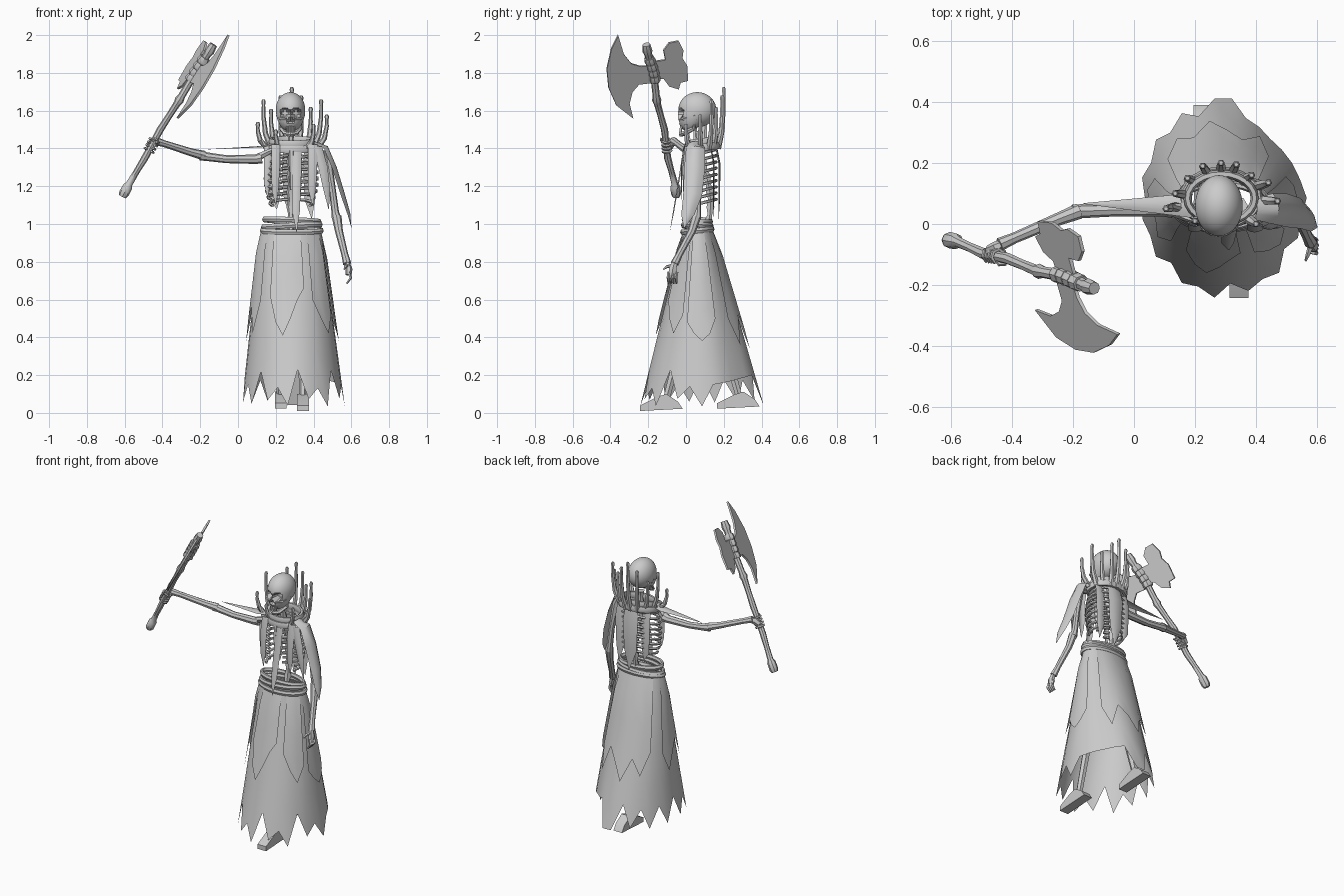
import bpy, bmesh, math
from mathutils import Vector as V

cube = bpy.data.objects.get("Cube")
if cube:
    bpy.data.objects.remove(cube)

grey = bpy.data.materials.new("bone_grey")
grey.use_nodes = True
grey.diffuse_color = (0.6, 0.6, 0.6, 1)
grey.node_tree.nodes["Principled BSDF"].inputs["Base Color"].default_value = (0.6, 0.6, 0.6, 1)


def finish(name, bm, angle=40):
    bmesh.ops.recalc_face_normals(bm, faces=bm.faces[:])
    me = bpy.data.meshes.new(name)
    bm.to_mesh(me)
    bm.free()
    me.materials.append(grey)
    ob = bpy.data.objects.new(name, me)
    bpy.context.collection.objects.link(ob)
    bpy.ops.object.select_all(action='DESELECT')
    ob.select_set(True)
    bpy.context.view_layer.objects.active = ob
    bpy.ops.object.shade_smooth_by_angle(angle=math.radians(angle))


def bridge(bm, rows, closed):
    n = len(rows[0])
    for a, b in zip(rows, rows[1:]):
        for i in range(n if closed else n - 1):
            j = (i + 1) % n
            bm.faces.new((a[i], a[j], b[j], b[i]))


def tube(name, pts, radii, sides=6, flat=1.0, closed=False):
    """Sweep a polygon along a path."""
    bm = bmesh.new()
    pts = [V(p) for p in pts]
    if not isinstance(radii, (list, tuple)):
        radii = [radii] * len(pts)
    n, rows = len(pts), []
    for i, p in enumerate(pts):
        nxt, prv = (pts[(i + 1) % n], pts[i - 1]) if closed else (pts[min(i + 1, n - 1)], pts[max(i - 1, 0)])
        t = (nxt - prv).normalized()
        ref = V((0, 0, 1)) if abs(t.z) < 0.8 else V((0, 1, 0))
        u = t.cross(ref).normalized()
        w = u.cross(t)
        ring = [math.tau * k / sides for k in range(sides)]
        rows.append([bm.verts.new(p + radii[i] * (u * math.cos(a) * flat + w * math.sin(a))) for a in ring])
    if closed:
        rows.append(rows[0])
    else:
        bm.faces.new(rows[0])
        bm.faces.new(rows[-1])
    bridge(bm, rows, True)
    finish(name, bm)


def strip(name, pts, widths, across, bulge=(0, 0, 0)):
    """Cloth strip with an arched cross-section."""
    bm = bmesh.new()
    rows = [[bm.verts.new(V(p) + V(across) * w * s + V(bulge) * (1 - 4 * s * s) * w)
             for s in (-.5, -.25, 0, .25, .5)] for p, w in zip(pts, widths)]
    bridge(bm, rows, False)
    finish(name, bm)


def extrude(name, points, vec):
    """Solid plate from an outline."""
    bm = bmesh.new()
    face = bm.faces.new([bm.verts.new(p) for p in points])
    ext = bmesh.ops.extrude_face_region(bm, geom=[face])
    bmesh.ops.translate(bm, vec=vec, verts=[v for v in ext['geom'] if isinstance(v, bmesh.types.BMVert)])
    finish(name, bm)


def skirt(name, a0, a1, hem, off=0, closed=False):
    """Flared cloth whose hem height is listed at even angles; flatter at the left rear."""
    bm = bmesh.new()
    n = len(hem)
    step = (a1 - a0) / (n if closed else n - 1)
    rows = []
    for f in (0, .25, .5, .75, 1):
        row = []
        for i, h in enumerate(hem):
            deg = a0 + i * step
            a = math.radians(deg)
            t = (0.96 - h) / 0.92 * f
            out = off * min(1, f * 4) * (1 + .3 * f)
            k = 1 - .11 * t * max(0, 1 - abs(deg - 46) / 34)
            row.append(bm.verts.new((.28 + .012 * t + k * (.16 + .113 * t + out) * math.cos(a),
                                     .065 + .02 * t + k * (.08 + .248 * t + out) * math.sin(a), .96 - .92 * t)))
        rows.append(row)
    bridge(bm, rows, closed)
    finish(name, bm, 30)


# Skirt with torn hem: long spikes, and one broad raised flap at the left rear
hem = []
for i in range(30):
    low = 0.035 + 0.04 * math.sin(i * 2.3) ** 2
    high = 0.18 + 0.05 * math.sin(i * 1.7)
    hem.append(0.14 + .01 * i if 1 <= i <= 6 else (high if i % 2 and i != 7 else low))
skirt("skirt", 0, 360, hem, closed=True)

# Torn overlay panels
skirt("front_panel", 238, 288, (.62, .48, .41, .5, .6, .66), .011)
skirt("left_panel", -18, 22, (.48, .42, .38, .42, .5), .012)
skirt("right_panel", 160, 222, (.5, .38, .5, .56, .42, .6), .012)
skirt("rear_panel", 45, 140, (.5, .36, .52, .45, .34, .48, .38, .52), .012)
skirt("left_front_panel", 300, 335, (.6, .5, .42, .52), .011)

# Wrapped belt
ring = [math.tau * i / 24 for i in range(24)]
for k, z in enumerate((0.965, 0.99, 1.018)):
    tube("belt_%d" % k, [(0.285 + (.158 - .006 * k) * math.cos(a), 0.06 + (.08 - .004 * k) * math.sin(a),
         z + .008 * math.sin(a + k * 2)) for a in ring], .016, 6, .7, True)

# Legs and wedge feet
for side, x, toe, ankle, lift in (("left", .313, -.243, -.1, .01), ("right", .195, .165, .28, .022)):
    tube(side + "_leg", [(x + .03, .06, .9), (x + .03, .05 + ankle * .4, .5), (x + .03, ankle, .09)], [.03, .026, .02])
    extrude(side + "_foot", [V((x, toe + y, lift + z)) for y, z in
            ((0, 0), (0, .03), (.09, .075), (.14, .09), (.2, .05), (.225, .012))], (.062, 0, 0))

# Spine and sternum
tube("spine", [(.28, .1 + .03 * math.sin(i * .35), .93 + .04 * i) for i in range(15)],
     [.014 if i % 2 else .024 for i in range(15)], 6)
tube("sternum", [(.283, .0, 1.39), (.283, -.012, 1.3), (.283, -.005, 1.18)], [.018, .014, .008], 6)

# Ribs, sloping down toward the front
for k in range(9):
    z = 1.395 - .033 * k
    w = .095 + .045 * math.sin(math.pi * (k + 1.5) / 11)
    for s in (-1, 1):
        angs = [math.radians(90 - s * a) for a in range(0, 161 if k < 7 else 121, 20)]
        tube("rib_%d_%s" % (k, "left" if s > 0 else "right"),
             [(.282 + w * math.cos(a), .075 + .085 * math.sin(a), z - .022 * (1 - math.sin(a))) for a in angs],
             .0085, 5)

# Cloth strips over chest and back
for name, x, y, top, end, w, hang in (("centre", .31, -.03, 1.38, .96, .05, -.055),
                                      ("right", .20, -.02, 1.42, 1.1, .045, 0),
                                      ("outer_right", .157, .03, 1.42, 1.14, .04, 0),
                                      ("left", .395, -.02, 1.42, 1.1, .05, 0)):
    h = top - end
    strip("chest_strip_" + name, [(x, y + .02, top), (x, y, top - h * .3), (x - .003, y + hang * .6, top - h * .75),
          (x, y + hang, end)], [w, w, w * .8, .003], (1, 0, 0), (0, -.15, 0))
for name, x, end, w in (("middle", .287, 1.0, .11), ("left", .38, 1.03, .07), ("right", .195, 1.08, .065)):
    y = .172 - abs(x - .285) * .3
    strip("back_strip_" + name, [(x, y - .02, 1.43), (x, y, 1.32), (x, y, 1.13), (x + .01, y, end)],
          [w * .8, w, w * .8, .003], (1, 0, 0), (0, .1, 0))

# Collar and clavicles
for k, (r, z) in enumerate(((.124, 1.405), (.11, 1.435))):
    tube("collar_%d" % k, [(.285 + r * math.cos(a), .085 + r * .72 * math.sin(a), z + .012 * math.sin(a))
         for a in ring], .022, 6, .6, True)
tube("left_clavicle", [(.3, .0, 1.4), (.38, .02, 1.405), (.46, .05, 1.37)], [.012, .014, .02])
tube("right_clavicle", [(.27, .0, 1.4), (.18, .02, 1.39), (.11, .05, 1.355)], [.012, .014, .02])

# Curved collar spikes with knobbed tips
for k, (x, y, z) in enumerate(((.105, .05, 1.54), (.135, .1, 1.66), (.175, .15, 1.61), (.225, .19, 1.68),
                               (.285, .2, 1.725), (.335, .195, 1.68), (.385, .16, 1.62), (.44, .135, 1.66),
                               (.47, .075, 1.58), (.2, .01, 1.5), (.4, .0, 1.53))):
    base = V((.285 + (x - .285) * .72, .085 + (y - .085) * .75, 1.4))
    mid = base.lerp(V((x, y, z)), .75)
    h = z - 1.4
    tube("collar_spike_%d" % k, [base, (mid.x, mid.y, 1.4 + h * .3), (x, y, 1.4 + h * .65),
         (x, y, z - .03), (x, y, z - .012), (x, y, z)], [.017, .014, .011, .009, .012, .007], 6)

# Skull with hollow sockets and nose, narrowing into the face
bm = bmesh.new()
bmesh.ops.create_uvsphere(bm, u_segments=40, v_segments=28, radius=1)
for v in bm.verts:
    front, low = v.co.y < 0, v.co.z < -.1
    v.co = V((.278 + v.co.x * .078, .06 + v.co.y * .1, 1.605 + v.co.z * .093))
    if low and front:
        drop = 1.6 - v.co.z
        v.co.z -= drop * .3
        v.co.y -= drop * .35
    for cx, cz, r, d in ((.248, 1.585, .022, .045), (.308, 1.585, .022, .045), (.278, 1.545, .011, .03)):
        if v.co.y < .04 and math.hypot(v.co.x - cx, v.co.z - cz) < r:
            v.co.y += d
finish("skull", bm, 35)

# Jaw, teeth and cheekbones
tube("lower_jaw", [(.22, .055, 1.56), (.23, .04, 1.505), (.25, -.01, 1.48), (.278, -.026, 1.474),
                   (.306, -.01, 1.48), (.326, .04, 1.505), (.336, .055, 1.56)], .013, 6)
for k in range(6):
    x = .258 + .008 * k
    y = -.034 + abs(x - .278) * .4
    tube("tooth_%d" % k, [(x, y + .006, 1.525), (x, y, 1.485)], .004, 4)
for s, side in ((-1, "right"), (1, "left")):
    tube(side + "_cheekbone", [(.278 + s * .022, -.034, 1.553), (.278 + s * .05, -.015, 1.556),
                               (.278 + s * .071, .05, 1.575)], [.006, .009, .006])

# Left arm hanging
tube("left_upper_arm", [(.455, .05, 1.385), (.47, .05, 1.35), (.5, .06, 1.18), (.515, .06, 1.06), (.522, .055, 1.03)],
     [.024, .026, .018, .02, .026], 8)
tube("left_forearm", [(.522, .055, 1.04), (.535, .03, .96), (.565, -.035, .84), (.578, -.06, .79)],
     [.026, .021, .018, .022], 8)
tube("left_palm", [(.578, -.06, .8), (.587, -.07, .76), (.585, -.075, .73)], [.014, .024, .02], 6, .8)
for k in range(4):
    y = -.095 + .014 * k
    tube("left_finger_%d" % k, [(.587, y + .004, .745), (.597, y, .715), (.575, y + .002, .685)], [.009, .008, .005], 5)
tube("left_thumb", [(.58, -.07, .78), (.57, -.1, .775), (.562, -.12, .76)], [.01, .008, .004], 5)
strip("left_sleeve", [(.39, .05, 1.43), (.455, .05, 1.4), (.5, .045, 1.29), (.545, .035, 1.15), (.58, .01, 1.05),
      (.6, -.01, .98)], [.07, .1, .11, .1, .07, .004], (0, 1, 0), (.2, 0, .12))
strip("left_sleeve_inner", [(.42, .0, 1.41), (.45, -.01, 1.3), (.47, -.01, 1.18), (.48, .0, 1.08)],
      [.05, .05, .035, .003], (1, .2, 0), (0, -.15, 0))

# Right arm raised
tube("right_upper_arm", [(.125, .05, 1.35), (.09, .05, 1.343), (-.06, .046, 1.343), (-.17, .042, 1.357), (-.2, .038, 1.362)],
     [.03, .025, .021, .023, .026], 8)
tube("right_forearm", [(-.18, .042, 1.362), (-.25, .015, 1.38), (-.39, -.045, 1.425), (-.44, -.067, 1.44)],
     [.026, .021, .018, .022], 8)
tube("right_palm", [(-.42, -.06, 1.435), (-.45, -.075, 1.43), (-.475, -.085, 1.41)], [.015, .024, .02], 6, .8)
strip("right_sleeve", [(.19, .06, 1.42), (.12, .062, 1.405), (-.02, .064, 1.4), (-.165, .067, 1.395)],
      [.08, .065, .035, .003], (0, 1, 0), (0, 0, .12))


# Axe lies in one slanted plane
def plane(y, z):
    return V((-.05 + .55 * (z - 2) - .35 * (y + .36), y, z))


def shaft(z):
    return plane(-.055 - .19 * (z - 1.16) + .006 * math.sin(z * 22), z) + V((.015 * max(0, 1.5 - z) / .34, 0, 0))


zs = (1.145, 1.16, 1.2, 1.212, 1.28, 1.35, 1.43, 1.5, 1.57, 1.64, 1.655, 1.68, 1.8, 1.9, 1.915, 1.95)
tube("axe_shaft", [shaft(z) for z in zs],
     [.02, .027, .026, .018, .016, .019, .017, .019, .017, .019, .025, .019, .02, .021, .027, .021], 8)
for k in range(4):
    c = shaft(1.39 + .017 * k)
    tube("right_finger_%d" % k, [c + V((.023 * math.cos(a), .025 * math.sin(a), -.012 * math.cos(a)))
         for a in [math.radians(d) for d in range(-60, 241, 50)]], [.0075] * 6 + [.005], 5)
tube("right_thumb", [shaft(1.43) + V((-.015, .01, 0)), shaft(1.45) + V((.0, -.025, 0)), shaft(1.44) + V((.025, -.025, 0))],
     [.009, .008, .005], 5)
for k in range(4):
    tube("axe_binding_%d" % k, [shaft(1.755 + .032 * k), shaft(1.765 + .032 * k), shaft(1.785 + .032 * k)],
         [.027, .031, .027], 8, 1.1)

normal = V((1, .35, -.55)).normalized()
for name, outline in (
        ("axe_blade", ((-.18, 1.84), (-.24, 1.835), (-.29, 1.85), (-.33, 1.9), (-.36, 2.0), (-.395, 1.93), (-.42, 1.82),
                       (-.41, 1.72), (-.37, 1.63), (-.28, 1.56), (-.3, 1.64), (-.285, 1.7), (-.25, 1.74), (-.17, 1.75))),
        ("axe_rear_lobe", ((-.18, 1.77), (-.12, 1.77), (-.09, 1.73), (-.04, 1.715), (-.03, 1.75), (.01, 1.76),
                           (.005, 1.84), (-.02, 1.88), (-.015, 1.92), (-.04, 1.97), (-.09, 1.96), (-.12, 1.92),
                           (-.11, 1.87), (-.18, 1.86)))):
    extrude(name, [plane(y, z) - normal * .006 for y, z in outline], normal * .012)
